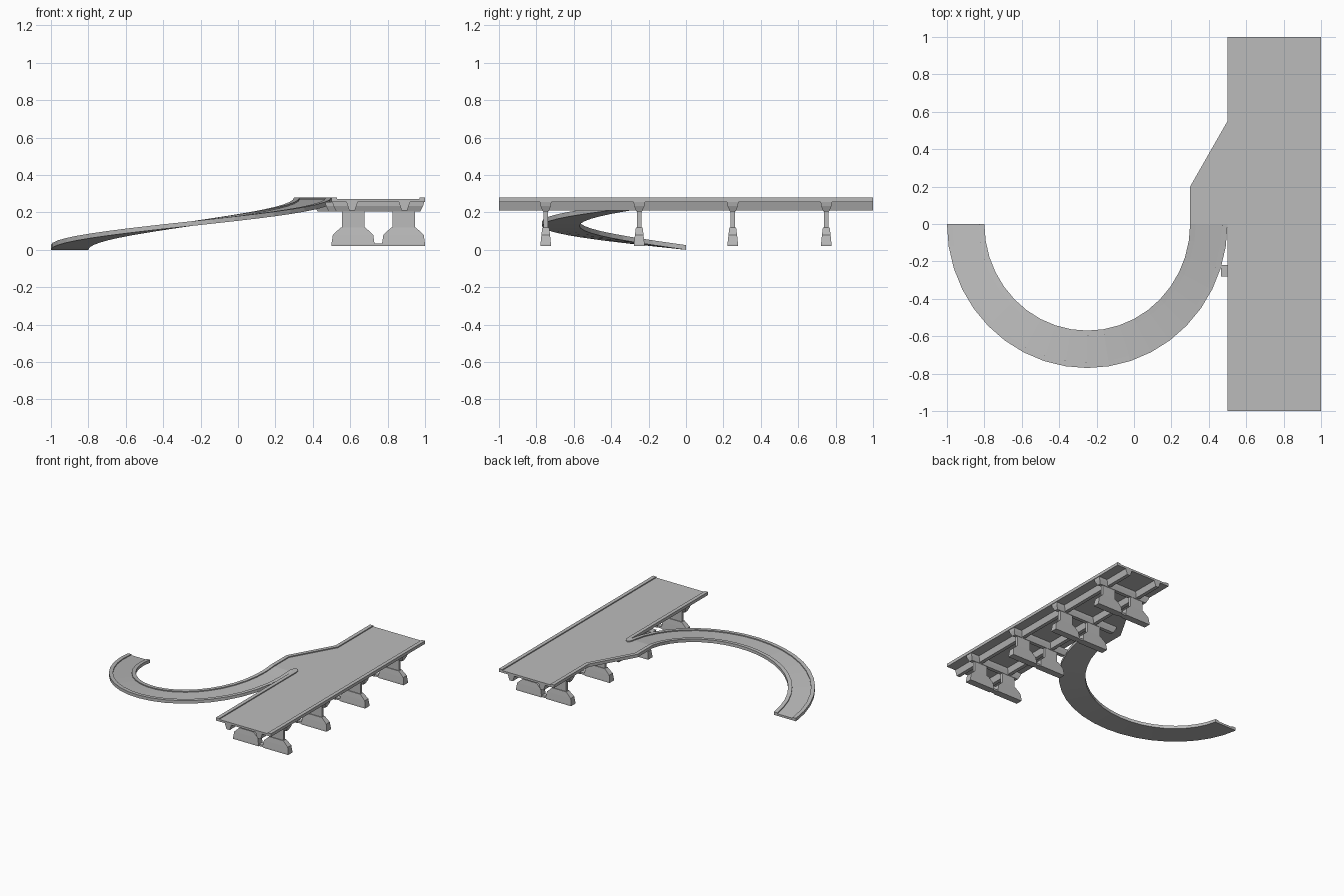
import bpy, bmesh, math

old = bpy.data.objects.get("Cube")
if old:
    bpy.data.objects.remove(old, do_unlink=True)

concrete = bpy.data.materials.new("concrete_grey")
concrete.use_nodes = True
GREY = (0.5, 0.5, 0.5, 1)
concrete.diffuse_color = GREY
concrete.node_tree.nodes["Principled BSDF"].inputs["Base Color"].default_value = GREY

BOTTOM, ROAD, TOP = 0.255, 0.272, 0.28   # slab underside, road surface, curb top
CURB = 0.03


def loft(name, rings):
    """Skin matching closed rings of points and cap both ends."""
    bm = bmesh.new()
    rows = [[bm.verts.new(p) for p in ring] for ring in rings]
    n = len(rows[0])
    for a, b in zip(rows, rows[1:]):
        for i in range(n):
            j = (i + 1) % n
            bm.faces.new((a[i], a[j], b[j], b[i]))
    bm.faces.new(rows[0])
    bm.faces.new(rows[-1])
    bmesh.ops.recalc_face_normals(bm, faces=bm.faces)
    mesh = bpy.data.meshes.new(name)
    bm.to_mesh(mesh)
    bm.free()
    mesh.materials.append(concrete)
    obj = bpy.data.objects.new(name, mesh)
    bpy.context.collection.objects.link(obj)
    return obj


def prism(name, outline, z0, z1):
    return loft(name, [[(x, y, z) for x, y in outline] for z in (z0, z1)])


def tower(name, x, y, levels):
    """Stack of rectangles given as (half width, half depth, height)."""
    return loft(name, [[(x - w, y - d, z), (x + w, y - d, z),
                        (x + w, y + d, z), (x - w, y + d, z)] for w, d, z in levels])


# Road slab with the tapering merge lane
prism("road_deck", [(0.5, -1), (1, -1), (1, 1), (0.5, 1), (0.5, 0.55),
                    (0.3, 0.2), (0.3, 0), (0.5, 0)], BOTTOM, ROAD)

# Curbs along the deck edges
prism("curb_far_edge", [(1 - CURB, -1), (1, -1), (1, 1), (1 - CURB, 1)], BOTTOM, TOP)
prism("curb_near_edge", [(0.5, -1), (0.5 + CURB, -1), (0.5 + CURB, 0), (0.5, 0)], BOTTOM, TOP)
merge = [(0.3, 0), (0.3, 0.2), (0.5, 0.55), (0.5, 1)]
inner = [(0.3 + CURB, 0), (0.3 + CURB, 0.192), (0.5 + CURB, 0.542), (0.5 + CURB, 1)]
loft("curb_merge_lane", [[(*a, BOTTOM), (*b, BOTTOM), (*b, TOP), (*a, TOP)]
                         for a, b in zip(merge, inner)])

# Rounded curb nose where the ramp meets the deck
nose = [(0.5 + CURB * math.cos(math.pi * i / 10), 0.05 * math.sin(math.pi * i / 10))
        for i in range(11)]
prism("curb_nose", nose, BOTTOM, TOP)

# Curved ramp climbing half a turn, with a curb on each side
STEPS = 20
rim, floor = TOP - BOTTOM, ROAD - BOTTOM
section = [(-0.1, 0), (0.1, 0), (0.1, rim), (0.1 - CURB, rim), (0.1 - CURB, floor),
           (CURB - 0.1, floor), (CURB - 0.1, rim), (-0.1, rim)]
rings = []
for i in range(STEPS + 1):
    t = i / STEPS
    a = math.pi * (1 + t)
    rings.append([(-0.25 + (0.65 + r) * math.cos(a), (0.67 + r) * math.sin(a),
                   BOTTOM * t + h) for r, h in section])
loft("curved_ramp", rings)

# Tapered girders running the length of the deck
for side, x in (("near", 0.61), ("far", 0.89)):
    loft(side + "_girder", [[(x - 0.03, y, BOTTOM), (x - 0.015, y, 0.21),
                             (x + 0.015, y, 0.21), (x + 0.03, y, BOTTOM)] for y in (-1, 1)])

# Piers: cross beam, two columns on flared footings, and a tie
for number, (y, left) in enumerate(((-0.75, 0.5), (-0.25, 0.46), (0.25, 0.4), (0.75, 0.5)), 1):
    tag = f"pier_{number}_"
    loft(tag + "cross_beam", [
        [(left + s, y - d, z), (1 - s, y - d, z), (1 - s, y + d, z), (left + s, y + d, z)]
        for s, d, z in ((0.025, 0.015, 0.205), (0.01, 0.028, 0.235), (0.005, 0.03, BOTTOM))])
    for side, x in (("near", 0.615), ("far", 0.885)):
        tower(tag + side + "_column", x, y, [(0.06, 0.012, 0.115), (0.06, 0.012, 0.215)])
        tower(tag + side + "_footing", x, y, [(0.115, 0.028, 0.02), (0.115, 0.028, 0.032),
                                              (0.108, 0.023, 0.08), (0.065, 0.018, 0.12)])
    tower(tag + "tie", 0.75, y, [(0.03, 0.02, 0.02), (0.03, 0.02, 0.035)])
